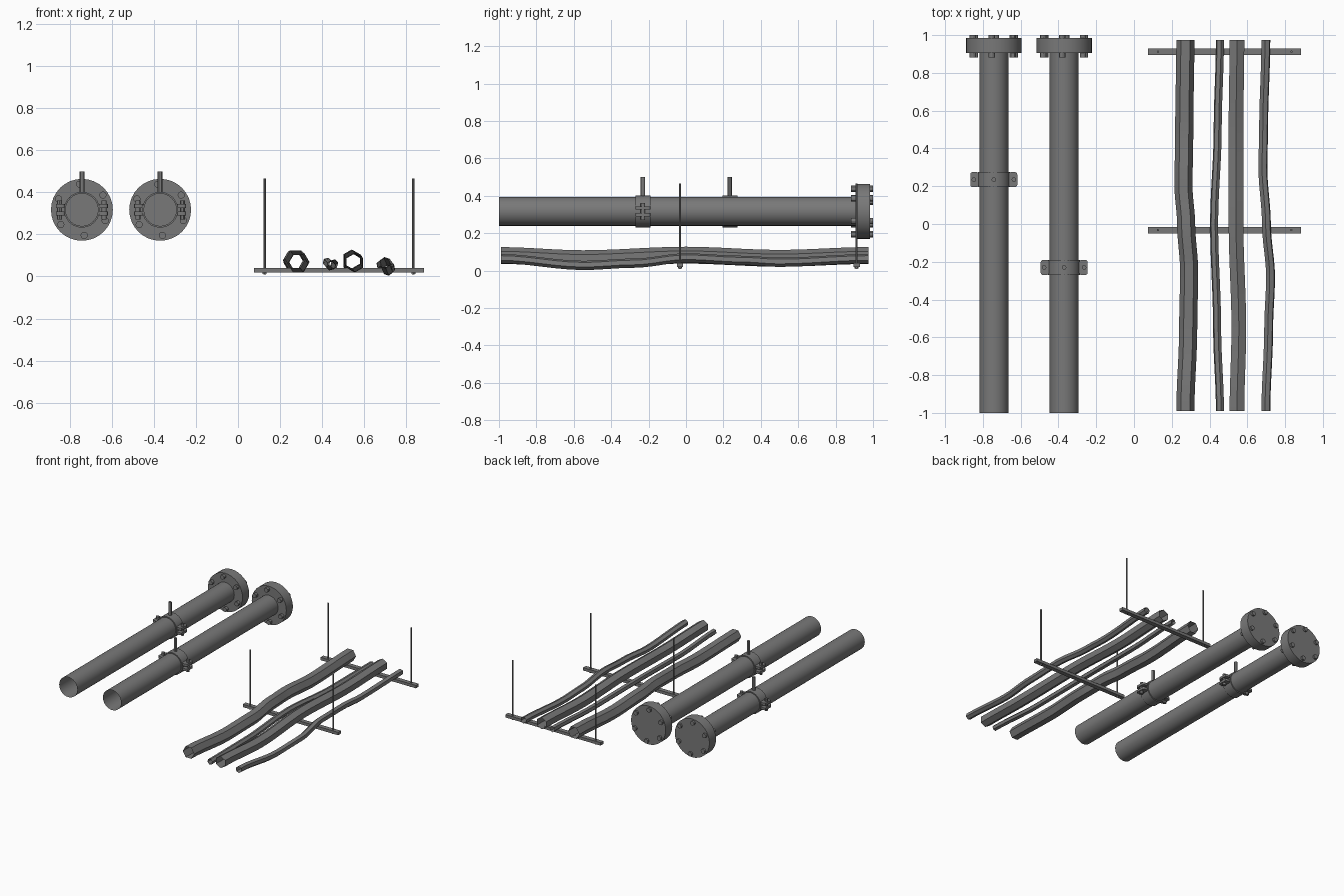
import bpy, bmesh, math
from mathutils import Matrix, Vector

cube = bpy.data.objects.get("Cube")
if cube:
    bpy.data.objects.remove(cube, do_unlink=True)

steel = bpy.data.materials.new("grey steel")
GREY = (0.19, 0.19, 0.19, 1)
steel.diffuse_color = GREY
steel.use_nodes = True
steel.node_tree.nodes["Principled BSDF"].inputs["Base Color"].default_value = GREY


def finish(bm, name):
    mesh = bpy.data.meshes.new(name)
    bm.to_mesh(mesh)
    bm.free()
    obj = bpy.data.objects.new(name, mesh)
    bpy.context.collection.objects.link(obj)
    mesh.materials.append(steel)
    bpy.ops.object.select_all(action='DESELECT')
    obj.select_set(True)
    bpy.context.view_layer.objects.active = obj
    bpy.ops.object.shade_smooth_by_angle(angle=math.radians(30))
    return obj


def cylinder(name, start, end, radius, sides=32, caps=True):
    a, b = Vector(start), Vector(end)
    turn = (b - a).to_track_quat('Z', 'Y').to_matrix().to_4x4()
    bm = bmesh.new()
    bmesh.ops.create_cone(bm, cap_ends=caps, segments=sides, radius1=radius, radius2=radius,
                          depth=(b - a).length, matrix=Matrix.Translation((a + b) / 2) @ turn)
    return finish(bm, name)


def box(name, centre, size, round_corners=0):
    bm = bmesh.new()
    bmesh.ops.create_cube(bm, size=1, matrix=Matrix.Translation(centre) @ Matrix.Diagonal((*size, 1)))
    if round_corners:
        upright = [e for e in bm.edges if abs(e.verts[0].co.z - e.verts[1].co.z) > 1e-4]
        bmesh.ops.bevel(bm, geom=upright, offset=round_corners, segments=3, affect='EDGES', profile=0.5)
    return finish(bm, name)


def clamp_ring(name, x, y, z, inner, outer, width):
    bm = bmesh.new()
    profile = [(inner, -1), (outer, -1), (outer, 1), (inner, 1)]
    vs = [bm.verts.new((x + r, y + s * width / 2, z)) for r, s in profile]
    es = [bm.edges.new((vs[i], vs[(i + 1) % 4])) for i in range(4)]
    bmesh.ops.spin(bm, geom=vs + es, cent=(x, y, z), axis=(0, 1, 0),
                   angle=math.tau, steps=24, use_merge=True)
    bmesh.ops.remove_doubles(bm, verts=bm.verts, dist=1e-5)
    bmesh.ops.recalc_face_normals(bm, faces=bm.faces)
    return finish(bm, name)


def conduit(name, path, radius, twist):
    """Sagging six-sided open tube through (y, x, z) stations."""
    bm = bmesh.new()
    points = []
    for p, q in zip(path, path[1:]):
        for k in range(6):
            t = k / 6
            ease = t * t * (3 - 2 * t)
            points.append((p[0] + (q[0] - p[0]) * t,
                           p[1] + (q[1] - p[1]) * ease, p[2] + (q[2] - p[2]) * ease))
    points.append(path[-1])
    rings = []
    for y, x, z in points:
        angles = [math.radians(twist + 60 * i) for i in range(6)]
        rings.append([bm.verts.new((x + radius * math.cos(a), y, z + radius * math.sin(a)))
                      for a in angles])
    for r, s in zip(rings, rings[1:]):
        for i in range(6):
            j = (i + 1) % 6
            bm.faces.new((r[i], r[j], s[j], s[i]))
    bmesh.ops.recalc_face_normals(bm, faces=bm.faces)
    return finish(bm, name)


# Large flanged pipes with hanging clamps
PIPE_Z = 0.317
for tag, x, clamp_y in (("outer", -0.742, 0.235), ("inner", -0.37, -0.23)):
    cylinder(f"{tag}_pipe", (x, -1, PIPE_Z), (x, 0.91, PIPE_Z), 0.077, 32, caps=False)
    cylinder(f"{tag}_flange", (x, 0.905, PIPE_Z), (x, 0.985, PIPE_Z), 0.147)
    for i in range(6):
        a = math.radians(95 + 60 * i)
        bx, bz = x + 0.122 * math.cos(a), PIPE_Z + 0.122 * math.sin(a)
        cylinder(f"{tag}_flange_bolt_{i}", (bx, 0.882, bz), (bx, 1, bz), 0.017, 12)

    clamp_ring(f"{tag}_clamp_ring", x, clamp_y, PIPE_Z, 0.077, 0.085, 0.08)
    for side in (-1, 1):
        for level in (-1, 1):
            box(f"{tag}_clamp_ear", (x + side * 0.102, clamp_y, PIPE_Z + level * 0.018),
                (0.044, 0.08, 0.018), 0.012)
        ex = x + side * 0.106
        cylinder(f"{tag}_clamp_bolt", (ex, clamp_y, 0.272), (ex, clamp_y, 0.362), 0.012, 12)
    cylinder(f"{tag}_clamp_rod", (x, clamp_y, 0.395), (x, clamp_y, 0.5), 0.012, 12)

# Trapeze hangers
for tag, y in (("back", 0.912), ("middle", -0.032)):
    box(f"{tag}_hanger_bar", (0.48, y, 0.03), (0.81, 0.034, 0.022))
    for x in (0.127, 0.833):
        cylinder(f"{tag}_hanger_rod", (x, y, 0.01), (x, y, 0.465), 0.006, 10)
        cylinder(f"{tag}_hanger_nut", (x, y, 0.012), (x, y, 0.02), 0.011, 6)

# Sagging conduits resting on the hangers
BACK, FRONT = 0.975, -0.99
conduit("wide_conduit", [(FRONT, 0.272, 0.082), (-0.55, 0.287, 0.06), (-0.25, 0.292, 0.068),
                         (0, 0.276, 0.083), (0.2, 0.262, 0.078), (0.5, 0.266, 0.063),
                         (BACK, 0.272, 0.083)], 0.048, 0)
conduit("thin_conduit", [(FRONT, 0.455, 0.06), (-0.55, 0.44, 0.05), (0, 0.424, 0.068),
                         (0.5, 0.443, 0.05), (BACK, 0.455, 0.06)], 0.022, 15)
conduit("straight_conduit", [(FRONT, 0.545, 0.081), (-0.55, 0.555, 0.064), (0, 0.54, 0.083),
                             (0.5, 0.54, 0.066), (BACK, 0.545, 0.081)], 0.045, 30)
conduit("bent_conduit", [(FRONT, 0.698, 0.064), (-0.55, 0.713, 0.028), (-0.28, 0.723, 0.04),
                         (0, 0.701, 0.068), (0.3, 0.682, 0.055), (0.5, 0.686, 0.045),
                         (BACK, 0.698, 0.064)], 0.025, 40)
